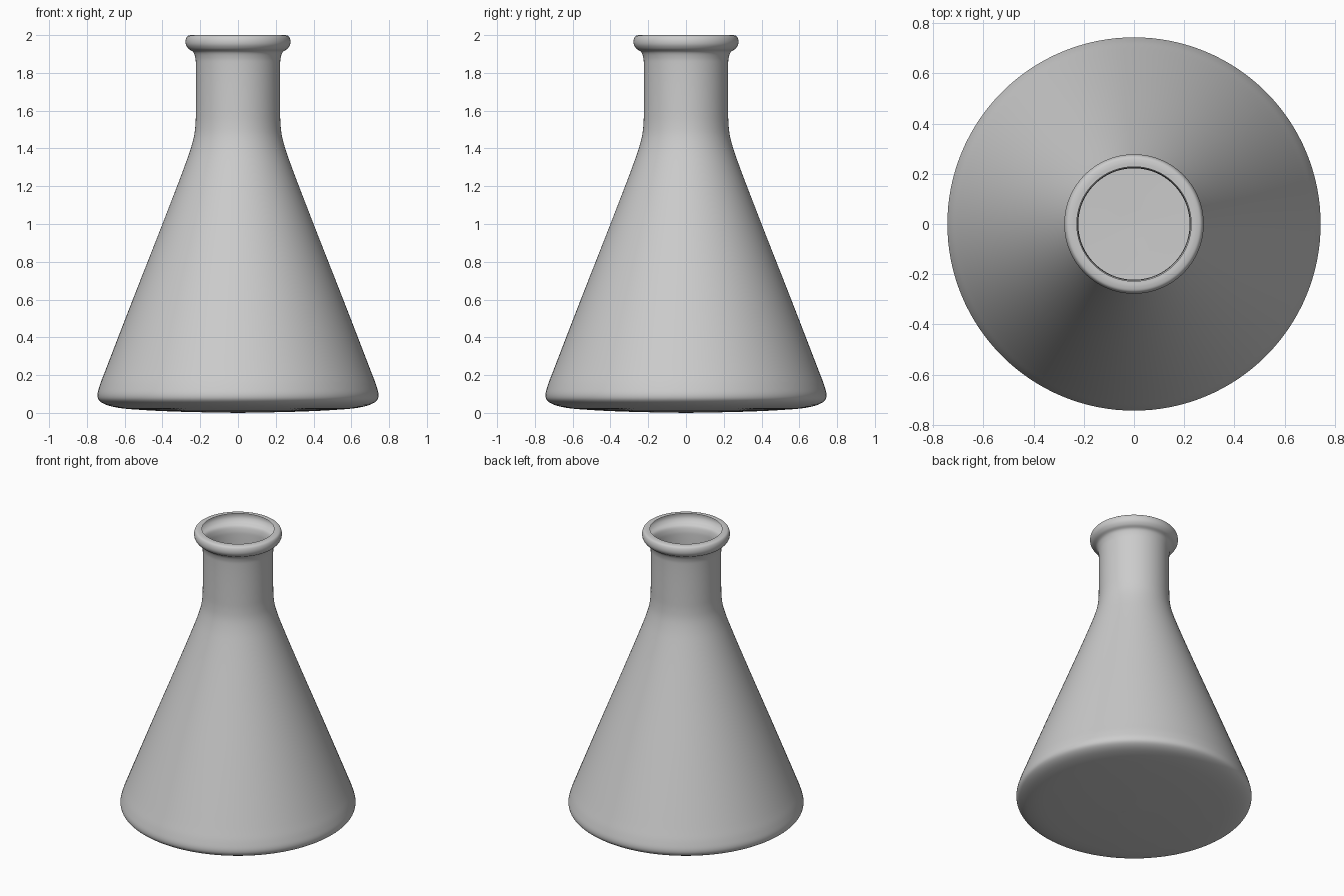
import bpy, bmesh, math
from mathutils import Vector

if "Cube" in bpy.data.objects:
    bpy.data.objects.remove(bpy.data.objects["Cube"])

SEGMENTS = 128


def smooth_profile(points, steps=5):
    """Centripetal Catmull-Rom curve through (radius, height) points."""
    p = [Vector(q) for q in points]
    p = [2 * p[0] - p[1]] + p + [2 * p[-1] - p[-2]]
    out = []
    for a, b, c, d in zip(p, p[1:], p[2:], p[3:]):
        t1 = (b - a).length ** 0.5
        t2 = t1 + (c - b).length ** 0.5
        t3 = t2 + (d - c).length ** 0.5
        for i in range(steps):
            t = t1 + (t2 - t1) * i / steps
            a1 = a.lerp(b, t / t1)
            a2 = b.lerp(c, (t - t1) / (t2 - t1))
            a3 = c.lerp(d, (t - t2) / (t3 - t2))
            b1 = a1.lerp(a2, t / t2)
            b2 = a2.lerp(a3, (t - t1) / (t3 - t1))
            out.append(b1.lerp(b2, (t - t1) / (t2 - t1)))
    return out + [p[-2]]


def lathe(name, profile):
    """Revolve a profile that starts on the axis; leaves the top open."""
    bm = bmesh.new()
    centre = bm.verts.new((0, 0, profile[0][1]))
    rings = []
    for r, z in profile[1:]:
        rings.append([bm.verts.new((r * math.cos(a), r * math.sin(a), z))
                      for a in (2 * math.pi * i / SEGMENTS for i in range(SEGMENTS))])
    for i in range(SEGMENTS):
        j = (i + 1) % SEGMENTS
        bm.faces.new((centre, rings[0][j], rings[0][i]))
        for lo, hi in zip(rings, rings[1:]):
            bm.faces.new((lo[i], lo[j], hi[j], hi[i]))
    for f in bm.faces:
        f.smooth = True
    mesh = bpy.data.meshes.new(name)
    bm.to_mesh(mesh)
    bm.free()
    obj = bpy.data.objects.new(name, mesh)
    bpy.context.collection.objects.link(obj)
    return obj


# Thin-walled conical flask: base, rounded heel, cone, neck, rolled lip
flask_profile = [
    (0, 0.003), (0.30, 0.006), (0.50, 0.015), (0.64, 0.028), (0.71, 0.048),
    (0.738, 0.07), (0.744, 0.095), (0.732, 0.145), (0.70, 0.23),
    (0.557, 0.60), (0.40, 1.00), (0.285, 1.30), (0.25, 1.40),
    (0.232, 1.47), (0.225, 1.53), (0.223, 1.60), (0.223, 1.84),
    (0.226, 1.88), (0.237, 1.91), (0.262, 1.928), (0.276, 1.95),
    (0.277, 1.975), (0.268, 1.994), (0.25, 2.0), (0.228, 2.0)]
flask_profile[0] = (0, 0.0)
lathe("conical_flask", smooth_profile(flask_profile))
